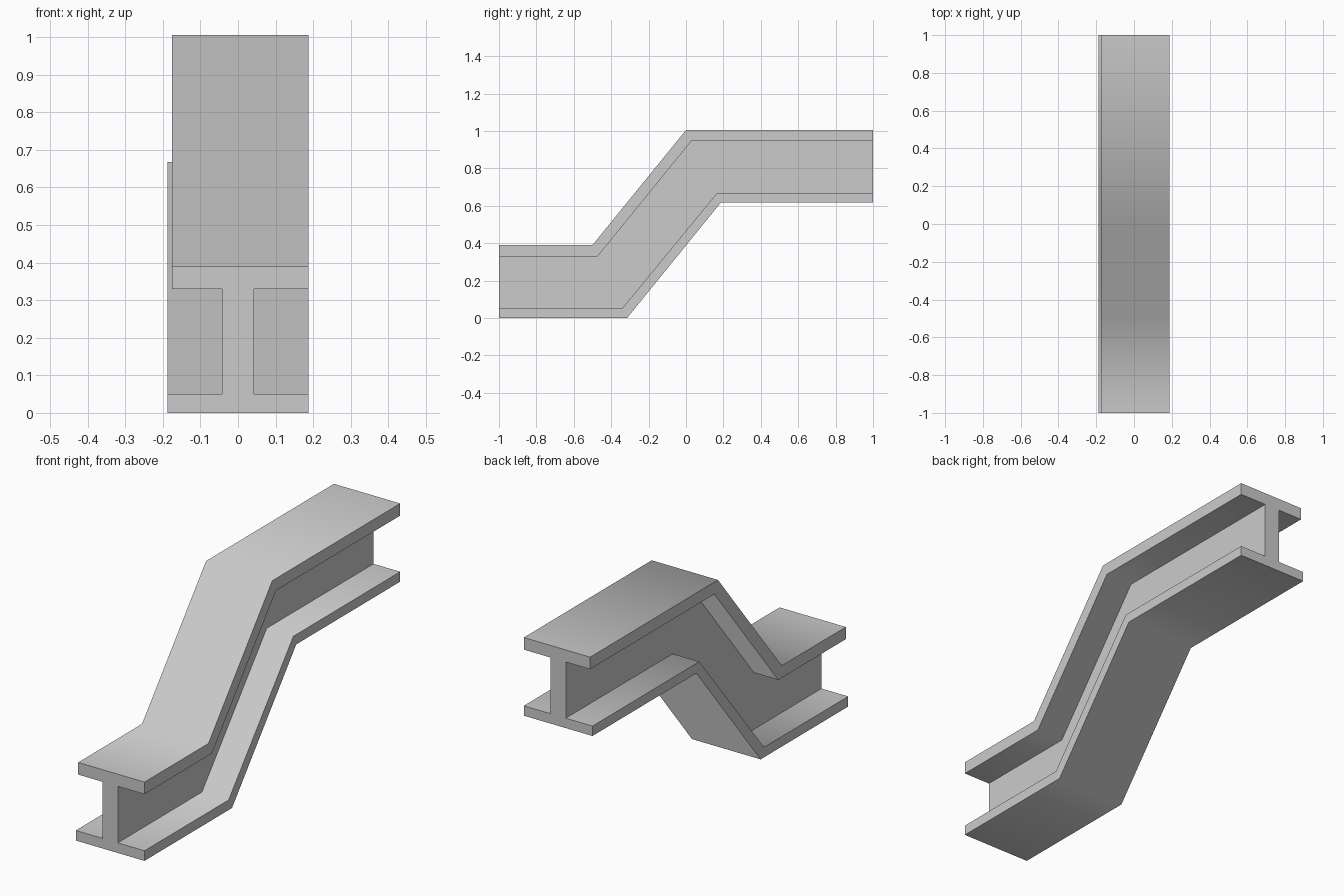
import bpy
import bmesh
import math

cube = bpy.data.objects.get("Cube")
if cube:
    bpy.data.objects.remove(cube, do_unlink=True)

# Plain grey steel
steel = bpy.data.materials.new("grey_steel")
steel.use_nodes = True
colour = (0.6, 0.6, 0.6, 1)
steel.diffuse_color = colour
steel.node_tree.nodes["Principled BSDF"].inputs["Base Color"].default_value = colour

# Side-on paths of the four flange surfaces: lower bend and upper bend as (y, z)
BENDS = {
    "base": ((-0.315, 0.0), (0.187, 0.618)),
    "lower_flange_top": ((-0.342, 0.05), (0.165, 0.667)),
    "upper_flange_underside": ((-0.472, 0.33), (0.028, 0.945)),
    "crown": ((-0.5, 0.39), (0.0, 1.005)),
}

# I-shaped cross-section, anticlockwise from the lower right corner
RIGHT_LOW, RIGHT_HIGH, LEFT, WEB = -0.188, -0.175, 0.188, 0.042
SECTION = [
    (RIGHT_LOW, "base"), (LEFT, "base"),
    (LEFT, "lower_flange_top"), (WEB, "lower_flange_top"),
    (WEB, "upper_flange_underside"), (LEFT, "upper_flange_underside"),
    (LEFT, "crown"), (RIGHT_HIGH, "crown"),
    (RIGHT_HIGH, "upper_flange_underside"), (-WEB, "upper_flange_underside"),
    (-WEB, "lower_flange_top"), (RIGHT_LOW, "lower_flange_top"),
]


def stations(level):
    """Front end, two bends and back end of one surface."""
    low, high = BENDS[level]
    return [(-1, low[1]), low, high, (1, high[1])]


# Sweep the section through the stations
bm = bmesh.new()
rings = [[bm.verts.new((x, *stations(level)[i])) for x, level in SECTION]
         for i in range(4)]
count = len(SECTION)
for a, b in zip(rings, rings[1:]):
    for i in range(count):
        j = (i + 1) % count
        bm.faces.new((a[i], a[j], b[j], b[i]))

# Cap both ends with flange and web panels
for ring in (rings[0], rings[-1]):
    for panel in ((0, 1, 2, 3, 10, 11), (3, 4, 9, 10), (4, 5, 6, 7, 8, 9)):
        bm.faces.new([ring[k] for k in panel])
bmesh.ops.recalc_face_normals(bm, faces=bm.faces)

mesh = bpy.data.meshes.new("bent_beam")
bm.to_mesh(mesh)
bm.free()
mesh.materials.append(steel)
beam = bpy.data.objects.new("bent_beam", mesh)
bpy.context.collection.objects.link(beam)

# Soft bends, crisp flange edges
bpy.ops.object.select_all(action="DESELECT")
beam.select_set(True)
bpy.context.view_layer.objects.active = beam
bpy.ops.object.shade_smooth_by_angle(angle=math.radians(60))
